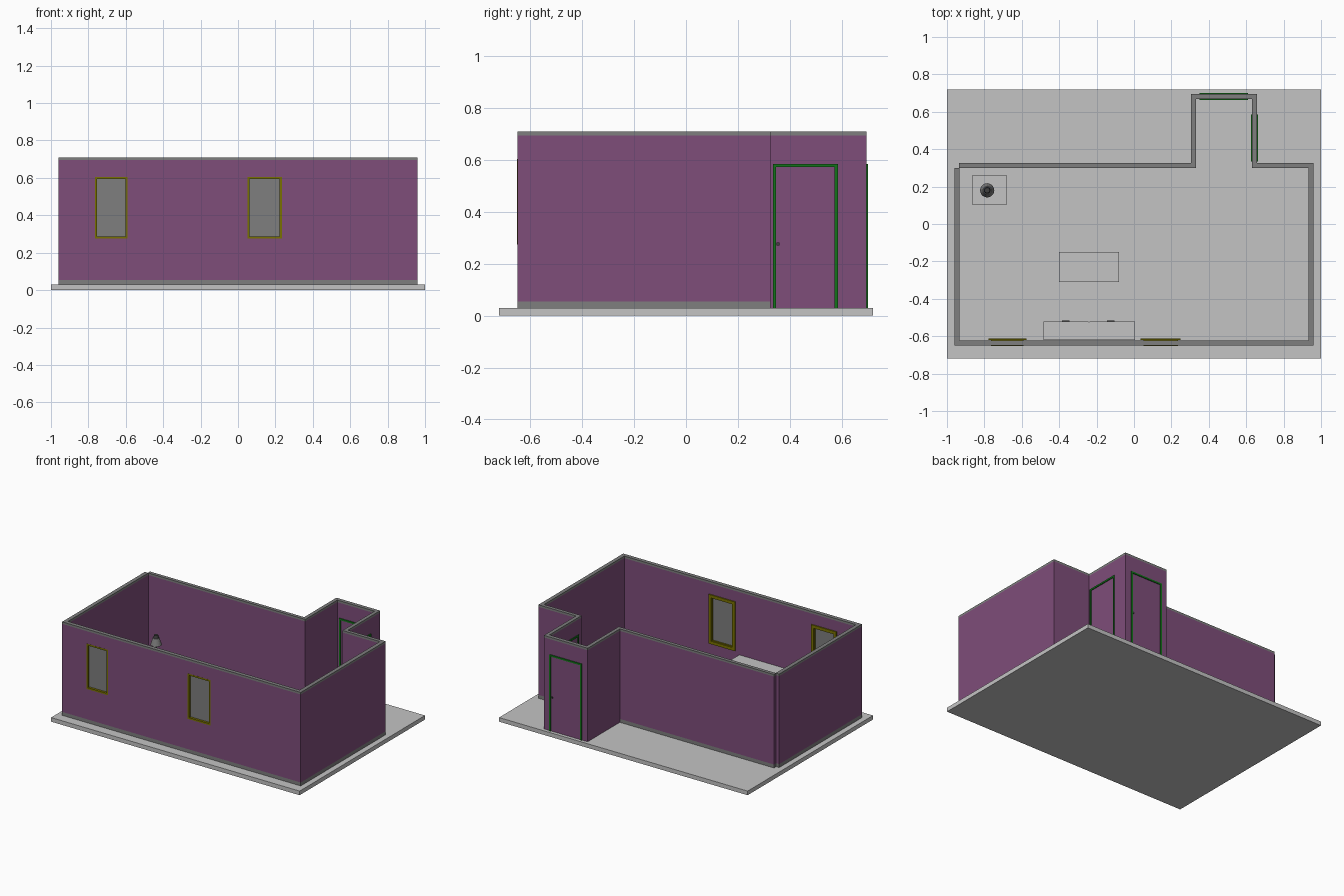
import bpy
import bmesh
from mathutils import Matrix, Vector

cube = bpy.data.objects.get("Cube")
if cube:
    bpy.data.objects.remove(cube, do_unlink=True)


def material(name, r, g, b):
    mat = bpy.data.materials.new(name)
    mat.use_nodes = True
    mat.diffuse_color = (r, g, b, 1)
    mat.node_tree.nodes["Principled BSDF"].inputs["Base Color"].default_value = (r, g, b, 1)
    return mat


PALE = material("pale grey", 0.55, 0.55, 0.55)
GREY = material("mid grey", 0.21, 0.21, 0.21)
PURPLE = material("wall purple", 0.21, 0.075, 0.195)
OLIVE = material("window olive", 0.19, 0.165, 0.0)
GREEN = material("door green", 0.006, 0.17, 0.01)
DARK = material("dark metal", 0.05, 0.05, 0.05)


def finish(name, bm, mat):
    mesh = bpy.data.meshes.new(name)
    bm.to_mesh(mesh)
    bm.free()
    mesh.materials.append(mat)
    obj = bpy.data.objects.new(name, mesh)
    bpy.context.collection.objects.link(obj)
    return obj


def boxes(name, mat, *spans):
    """One object from boxes, each given as (x0, x1, y0, y1, z0, z1)."""
    bm = bmesh.new()
    for x0, x1, y0, y1, z0, z1 in spans:
        centre = Vector((x0 + x1, y0 + y1, z0 + z1)) / 2
        size = Matrix.Diagonal((x1 - x0, y1 - y0, z1 - z0, 1))
        bmesh.ops.create_cube(bm, size=1, matrix=Matrix.Translation(centre) @ size)
    return finish(name, bm, mat)


def lathe(name, mat, x, y, profile, sides=20):
    """Stack of cone sections through (radius, height) points."""
    bm = bmesh.new()
    for (r0, z0), (r1, z1) in zip(profile, profile[1:]):
        place = Matrix.Translation((x, y, (z0 + z1) / 2))
        bmesh.ops.create_cone(bm, cap_ends=True, segments=sides, radius1=r0,
                              radius2=r1, depth=z1 - z0, matrix=place)
    return finish(name, bm, mat)


# Floor slab
FLOOR, SKIRT, COPING, TOP = 0.03, 0.055, 0.695, 0.71
boxes("floor_slab", PALE, (-1, 1, -0.72, 0.72, 0, FLOOR))

# Wall runs in plan; the porch runs have no skirting
FRONT = (-0.96, 0.96, -0.65, -0.622)
ROOM = {
    "front": FRONT,
    "left_side": (0.932, 0.96, -0.622, 0.325),
    "right_side": (-0.96, -0.932, -0.622, 0.30),
    "back_long": (-0.935, 0.305, 0.30, 0.325),
    "back_short": (0.657, 0.932, 0.30, 0.325),
}
PORCH = {
    "porch_inner": (0.305, 0.331, 0.30, 0.668),
    "porch_outer": (0.631, 0.657, 0.30, 0.668),
    "porch_back": (0.305, 0.657, 0.668, 0.695),
}
walls = {}
for label, plan in (ROOM | PORCH).items():
    low = SKIRT if label in ROOM else FLOOR
    walls[label] = boxes(label + "_wall", PURPLE, (*plan, low, COPING))
    boxes(label + "_coping", GREY, (*plan, COPING, TOP))
    if label in ROOM:
        boxes(label + "_skirting", GREY, (*plan, FLOOR, SKIRT))

# Window openings cut through the front wall
WINDOWS = ((-0.765, -0.59), (0.05, 0.235))
W0, W1 = 0.275, 0.605
cutter = boxes("window_cutter", GREY, *[(a, b, -0.7, -0.58, W0, W1) for a, b in WINDOWS])
cutter.hide_render = True
cut = walls["front"].modifiers.new("window_openings", "BOOLEAN")
cut.object = cutter
cut.solver = "EXACT"
bpy.context.view_layer.objects.active = walls["front"]
bpy.ops.object.modifier_apply(modifier=cut.name)
bpy.data.objects.remove(cutter, do_unlink=True)


def ring(x0, x1, z0, z1, width, y0, y1):
    """Four bars of a rectangular frame facing front."""
    return [(x0, x0 + width, y0, y1, z0, z1),
            (x1 - width, x1, y0, y1, z0, z1),
            (x0 + width, x1 - width, y0, y1, z0, z0 + width),
            (x0 + width, x1 - width, y0, y1, z1 - width, z1)]


# Window linings, inside casings and panes
for i, (a, b) in enumerate(WINDOWS, 1):
    boxes(f"window_lining_{i}", OLIVE, *ring(a, b, W0, W1, 0.012, -0.651, -0.62))
    m = 0.014
    boxes(f"window_casing_{i}", OLIVE,
          *ring(a - m, b + m, W0 - m, W1 + m, 0.022, -0.62, -0.612))
    boxes(f"window_pane_{i}", GREY,
          (a + 0.01, b - 0.01, -0.634, -0.628, W0 + 0.01, W1 - 0.01))


def door_trim(name, along_x, start, end, inner, outer, knob):
    """Door frame and knobs on both faces of a porch wall."""
    def span(u0, u1, v0, v1, z0, z1):
        return (u0, u1, v0, v1, z0, z1) if along_x else (v0, v1, u0, u1, z0, z1)

    w, high = 0.012, 0.585
    bars, knobs = [], []
    for v0, v1 in ((inner - 0.006, inner), (outer, outer + 0.006)):
        bars += [span(start, start + w, v0, v1, FLOOR, high),
                 span(end - w, end, v0, v1, FLOOR, high),
                 span(start + w, end - w, v0, v1, high - w, high)]
        knobs.append(span(knob - 0.006, knob + 0.006, v0, v1, 0.27, 0.282))
    boxes(name + "_frame", GREEN, *bars)
    boxes(name + "_knobs", DARK, *knobs)


door_trim("side_door", False, 0.335, 0.585, 0.631, 0.657, 0.355)
door_trim("back_door", True, 0.35, 0.61, 0.668, 0.695, 0.59)

# Low cabinet under the windows, with two drawers
CAB = 0.24
boxes("cabinet", PALE, (-0.485, 0.005, -0.62, -0.524, FLOOR, CAB))
boxes("cabinet_drawers", PALE,
      (-0.485, -0.242, -0.524, -0.52, 0.045, CAB),
      (-0.238, 0.005, -0.524, -0.52, 0.045, CAB))
boxes("cabinet_handles", DARK,
      *[(x - 0.02, x + 0.02, -0.52, -0.516, 0.2, 0.208) for x in (-0.365, -0.125)])


def table(name, x0, x1, y0, y1, top, leg=0.014):
    legs = [(x, x + leg, y, y + leg, FLOOR, top - 0.015)
            for x in (x0, x1 - leg) for y in (y0, y1 - leg)]
    boxes(name, PALE, (x0, x1, y0, y1, top - 0.015, top), *legs)


# Tables
table("coffee_table", -0.4, -0.08, -0.31, -0.15, 0.13)
table("side_table", -0.865, -0.68, 0.105, 0.26, 0.16)

# Table lamp
LAMP = (-0.785, 0.18)
lathe("lamp_stand", DARK, *LAMP, [(0.025, 0.16), (0.022, 0.168), (0.006, 0.175), (0.006, 0.28)])
lathe("lamp_shade", GREY, *LAMP, [(0.038, 0.275), (0.022, 0.325)])
lathe("lamp_cap", DARK, *LAMP, [(0.018, 0.325), (0.014, 0.345)])
